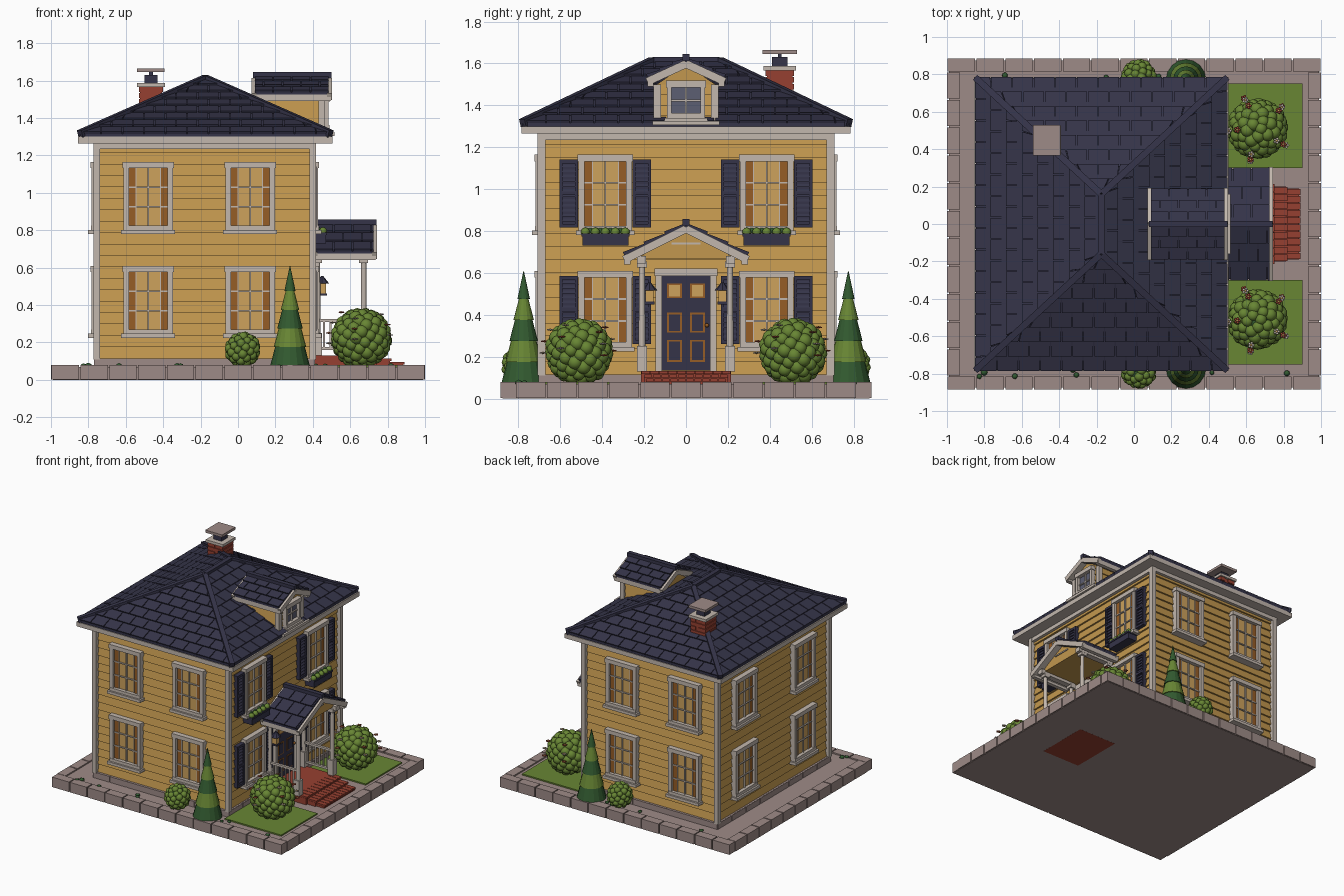
import bpy, bmesh, math, random
from mathutils import Vector as V, Matrix as M

if "Cube" in bpy.data.objects:
    bpy.data.objects.remove(bpy.data.objects["Cube"])

random.seed(4)


def lin(c):
    c /= 255
    return c / 12.92 if c < 0.04045 else ((c + 0.055) / 1.055) ** 2.4


PALETTE = {"wall_yellow": (194, 151, 78), "navy": (53, 52, 73), "trim_white": (194, 183, 173),
           "stone": (158, 139, 135), "brick_red": (150, 64, 49), "leaf_green": (104, 134, 52),
           "deep_green": (50, 90, 48), "amber_wood": (150, 93, 38), "warm_pane": (205, 162, 92),
           "slate_glass": (92, 94, 114)}
MATS = {}
for key, rgb in PALETTE.items():
    MATS[key] = bpy.data.materials.new(key)
    MATS[key].diffuse_color = (*[lin(c) for c in rgb], 1)


class Part:
    """Collects solids into one named object."""

    def __init__(self, name):
        self.name, self.bm, self.used = name, bmesh.new(), []

    def mat(self, faces, m):
        if m not in self.used:
            self.used.append(m)
        for f in faces:
            f.material_index = self.used.index(m)

    def face(self, pts, m):
        self.mat([self.bm.faces.new([self.bm.verts.new(p) for p in pts])], m)

    def prism(self, pts, vec, m):
        a = [self.bm.verts.new(p) for p in pts]
        b = [self.bm.verts.new(V(p) + V(vec)) for p in pts]
        n = len(a)
        fs = [self.bm.faces.new(a), self.bm.faces.new(b[::-1])]
        fs += [self.bm.faces.new((a[i], b[i], b[(i + 1) % n], a[(i + 1) % n])) for i in range(n)]
        self.mat(fs, m)
        bmesh.ops.recalc_face_normals(self.bm, faces=fs)

    def box(self, x0, x1, y0, y1, z0, z1, m):
        self.prism([(x0, y0, z0), (x1, y0, z0), (x1, y1, z0), (x0, y1, z0)], (0, 0, z1 - z0), m)

    def board(self, x0, x1, y0, y1, z0, z1, d, m):
        """Box whose bottom flares outward by d."""
        n = len(self.bm.verts)
        self.box(x0, x1, y0, y1, z0, z1, m)
        self.bm.verts.ensure_lookup_table()
        c = V(((x0 + x1) / 2, (y0 + y1) / 2))
        for v in self.bm.verts[n:n + 4]:
            v.co.x += math.copysign(d, v.co.x - c.x)
            v.co.y += math.copysign(d, v.co.y - c.y)

    def bar(self, p, q, w, h, m):
        p, q = V(p), V(q)
        side = (q - p).cross(V((0, 0, 1))).normalized() * w / 2
        up = side.cross(q - p).normalized() * h / 2
        self.prism([p + side + up, p - side + up, p - side - up, p + side - up], q - p, m)

    def ball(self, c, r, m, sub=2, squash=1):
        mx = M.Translation(c) @ M.Diagonal((r, r, r * squash, 1))
        vs = bmesh.ops.create_icosphere(self.bm, subdivisions=sub, radius=1, matrix=mx)["verts"]
        fs = {f for v in vs for f in v.link_faces}
        self.mat(fs, m)
        for f in fs:
            f.smooth = True

    def cone(self, c, r0, r1, h, m, n=16):
        mx = M.Translation(V(c) + V((0, 0, h / 2)))
        vs = bmesh.ops.create_cone(self.bm, cap_ends=True, segments=n, radius1=r0, radius2=r1,
                                   depth=h, matrix=mx)["verts"]
        self.mat({f for v in vs for f in v.link_faces}, m)

    def shingles(self, eL, eR, rL, rR, rows, w, m="navy"):
        """Lapped staggered tiles over a sloped quad or triangle."""
        eL, eR, rL, rR = map(V, (eL, eR, rL, rR))
        d = (eR - eL).normalized()
        n = d.cross(rL - eL).normalized()
        for i in range(rows):
            t = (i / rows, (i + 1) / rows)
            lft, rgt = [eL.lerp(rL, k) for k in t], [eR.lerp(rR, k) for k in t]
            lo, hi = [(p - eL).dot(d) for p in lft], [(p - eL).dot(d) for p in rgt]
            a = -w * 0.5 * (i % 2)
            while a < hi[0]:
                s = [[min(max(x, lo[k]), hi[k]) for x in (a, a + w - 0.006)] for k in (0, 1)]
                if s[0][1] - s[0][0] > 0.008:
                    b = [lft[k] + d * (x - lo[k]) for k, x in ((0, s[0][0]), (0, s[0][1]), (1, s[1][1]), (1, s[1][0]))]
                    u = [p + n * h for p, h in zip(b, (0.014, 0.014, 0.004, 0.004))]
                    self.face(u, m)
                    self.face((b[0], b[1], u[1], u[0]), m)
                    self.face((b[1], b[2], u[2], u[1]), m)
                    self.face((b[3], b[0], u[0], u[3]), m)
                a += w

    def done(self, mx=None):
        if mx:
            self.bm.transform(mx)
        bmesh.ops.dissolve_degenerate(self.bm, dist=1e-5, edges=self.bm.edges)
        me = bpy.data.meshes.new(self.name)
        self.bm.to_mesh(me)
        self.bm.free()
        for m in self.used:
            me.materials.append(MATS[m])
        bpy.context.collection.objects.link(bpy.data.objects.new(self.name, me))


def place(x, y, z, deg):
    return M.Translation((x, y, z)) @ M.Rotation(math.radians(deg), 4, "Z")


# ground slab, edging blocks and lawns
p = Part("ground_slab")
p.box(-0.99, 0.99, -0.875, 0.875, 0, 0.07, "stone")
p.done()
p = Part("edging_blocks")
for s in (-1, 1):
    for i in range(13):
        x = -1 + i * 2 / 13
        p.box(x + 0.004, x + 2 / 13 - 0.004, s * 0.885, s * 0.815, 0.002, 0.08, "stone")
    for i in range(11):
        y = -0.815 + i * 1.63 / 11
        p.box(s, s * 0.93, y + 0.004, y + 1.63 / 11 - 0.004, 0.002, 0.08, "stone")
p.done()
p = Part("lawns")
for s in (-1, 1):
    p.box(0.41, 0.9, s * 0.3, s * 0.75, 0.06, 0.08, "leaf_green")
p.done()

# walls: foundation, lapped siding, corner boards, cornice
p = Part("foundation")
for i in range(8):
    x, y = -0.765 + i * 0.147, -0.705 + i * 0.17625
    p.box(x, x + 0.143, -0.705, 0.705, 0.06, 0.115, "stone")
    p.box(-0.769, 0.412, y + 0.002, y + 0.174, 0.06, 0.114, "stone")
p.done()
p = Part("siding")
for i in range(19):
    z = 0.115 + i * 0.061
    p.board(-0.738, 0.383, -0.673, 0.673, z, z + 0.061, 0.013, "wall_yellow")
p.done()
p = Part("corner_boards")
for x in (-0.755, 0.4):
    for s in (-1, 1):
        p.box(x - 0.018, x + 0.018, s * 0.672, s * 0.708, 0.11, 1.27, "trim_white")
p.done()
p = Part("cornice")
p.box(-0.77, 0.415, -0.705, 0.705, 1.235, 1.268, "trim_white")
p.box(-0.855, 0.505, -0.785, 0.785, 1.265, 1.3, "trim_white")
p.done()

# main hip roof
C = [V((-0.845, -0.78, 1.315)), V((0.495, -0.78, 1.315)), V((0.495, 0.78, 1.315)), V((-0.845, 0.78, 1.315))]
R0, R1 = V((-0.175, -0.16, 1.61)), V((-0.175, 0.16, 1.61))
p = Part("hip_roof")
p.box(-0.845, 0.495, -0.78, 0.78, 1.295, 1.315, "navy")
for eL, eR, rL, rR in ((C[0], C[1], R0, R0), (C[1], C[2], R0, R1), (C[2], C[3], R1, R1), (C[3], C[0], R1, R0)):
    p.face((eL, eR, rR, rL) if rL != rR else (eL, eR, rL), "navy")
    p.shingles(eL, eR, rL, rR, 8, 0.115)
for a, b in ((C[0], R0), (C[1], R0), (C[2], R1), (C[3], R1), (R0, R1)):
    p.bar(a, b, 0.035, 0.04, "navy")
p.done()


def gable_roof(name, x0, x1, half, ze, zr, rows):
    p = Part(name)
    for s in (-1, 1):
        for a, b, t, up, m in ((x0 - 0.012, x1 + 0.012, 0.03, 0, "trim_white"), (x0, x1, 0.012, 0.012, "navy")):
            p.prism([(a, 0, zr + up), (a, s * half, ze + up), (a, s * half, ze + up - t), (a, 0, zr + up - t)],
                    (b - a, 0, 0), m)
        e = [(x0, s * half, ze + 0.012), (x1, s * half, ze + 0.012)][::-s]
        r = [(x0, 0, zr + 0.012), (x1, 0, zr + 0.012)][::-s]
        p.shingles(*e, *r, rows, 0.1)
        # rake boards and eave strips
        for x in (x0 - 0.004, x1 + 0.004):
            p.bar((x, 0, zr - 0.012), (x, s * half, ze - 0.012), 0.026, 0.038, "trim_white")
        p.box(x0 - 0.01, x1 + 0.01, s * (half - 0.03), s * half, ze - 0.035, ze - 0.01, "trim_white")
    p.bar((x0 - 0.01, 0, zr + 0.02), (x1 + 0.015, 0, zr + 0.02), 0.034, 0.03, "navy")
    p.done()


# dormer
gable_roof("dormer_roof", 0.09, 0.485, 0.185, 1.525, 1.61, 3)
p = Part("dormer_walls")
for i in range(4):
    p.board(0.1, 0.445, -0.135, 0.135, 1.3 + i * 0.05, 1.35 + i * 0.05, 0.008, "wall_yellow")
p.prism([(0.1, -0.14, 1.5), (0.1, 0.14, 1.5), (0.1, 0, 1.595)], (0.352, 0, 0), "wall_yellow")
for s in (-1, 1):
    p.box(0.43, 0.465, s * 0.12, s * 0.155, 1.31, 1.5, "trim_white")
p.box(0.43, 0.515, -0.16, 0.16, 1.305, 1.325, "trim_white")
p.done()


def window(name, w, h, mx, glass="warm_pane", curtains=True, rails=(1 / 3, 2 / 3)):
    """Framed window facing local -y, standing on its sill."""
    p = Part(name)
    a, f = w / 2, w * 0.11
    p.box(-a + f, a - f, 0.02, -0.008, 0.03, h - 0.03, glass)
    for s in (-1, 1):
        p.box(s * a, s * (a - f), 0.02, -0.032, 0.03, h - 0.02, "trim_white")
        if curtains:
            p.box(s * (a - f), s * (a - f - 0.035), 0, -0.012, 0.03, h - 0.03, "amber_wood")
            p.box(s * (a - f - 0.035), s * (a - f - 0.04), 0, -0.014, 0.03, h - 0.03, "trim_white")
    p.box(-a - 0.005, a + 0.005, 0.02, -0.038, h - 0.032, h, "trim_white")
    p.box(-a - 0.012, a + 0.012, 0.02, -0.05, 0, 0.022, "trim_white")
    p.box(-a, a, 0.02, -0.036, 0.02, 0.045, "trim_white")
    p.box(-0.004, 0.004, 0, -0.018, 0.03, h - 0.03, "trim_white")
    for r in rails:
        z = 0.04 + r * (h - 0.07)
        p.box(-a + f, a - f, 0, -0.018, z - 0.004, z + 0.004, "trim_white")
    p.done(mx)


def shutter(mx):
    p = Part("shutter")
    p.box(-0.042, 0.042, 0.01, -0.012, 0, 0.325, "navy")
    for s in (-1, 1):
        p.box(s * 0.044, s * 0.03, 0, -0.024, 0, 0.325, "navy")
    for z in (0, 0.155, 0.307):
        p.box(-0.03, 0.03, 0, -0.024, z, z + 0.018, "navy")
    for i in range(12):
        z = 0.03 + i * 0.0235
        p.prism([(-0.03, -0.01, z), (-0.03, -0.02, z), (-0.03, -0.01, z + 0.016)], (0.06, 0, 0), "navy")
    p.done(mx)


window("dormer_window", 0.18, 0.2, place(0.452, 0, 1.318, 90), "slate_glass", False, (0.5,))
for z in (0.78, 0.225):
    for x in (-0.48, 0.065):
        window("side_window", 0.265, 0.385, place(x, -0.686, z, 0))
        window("side_window", 0.265, 0.385, place(x, 0.686, z, 180))
    for s in (-1, 1):
        window("back_window", 0.265, 0.385, place(-0.751, s * 0.365, z, -90))
        window("facade_window", 0.255, 0.385, place(0.396, s * 0.385, z, 90))
        for y in (0.56, 0.212):
            shutter(place(0.396, s * y, z + 0.036, 90))

# flower boxes below the upper facade windows
for s in (-1, 1):
    p = Part("flower_box")
    p.box(0.39, 0.47, s * 0.275, s * 0.495, 0.73, 0.785, "navy")
    p.box(0.39, 0.476, s * 0.27, s * 0.5, 0.775, 0.788, "navy")
    for i in range(9):
        p.ball((0.44 + 0.014 * (-1) ** i, s * (0.29 + i * 0.0238), 0.795), 0.022, ("leaf_green", "deep_green")[i % 2])
    p.done()

# door
p = Part("front_door")
p.box(0.38, 0.408, -0.118, 0.118, 0.135, 0.59, "navy")
for s in (-1, 1):
    p.box(0.38, 0.43, s * 0.115, s * 0.145, 0.13, 0.6, "trim_white")
    for z0, z1, m in ((0.48, 0.55, "warm_pane"), (0.315, 0.41, "navy"), (0.175, 0.28, "navy")):
        p.box(0.4, 0.412, s * 0.02, s * 0.09, z0, z1, "amber_wood")
        p.box(0.4, 0.416, s * 0.028, s * 0.082, z0 + 0.008, z1 - 0.008, m)
p.box(0.38, 0.438, -0.15, 0.15, 0.585, 0.62, "trim_white")
p.ball((0.42, 0.1, 0.35), 0.01, "amber_wood")
p.done()
for s in (-1, 1):
    p = Part("wall_lantern")
    p.box(0.39, 0.45, s * 0.168, s * 0.18, 0.52, 0.532, "navy")
    p.box(0.43, 0.47, s * 0.155, s * 0.193, 0.46, 0.52, "warm_pane")
    p.box(0.425, 0.475, s * 0.15, s * 0.198, 0.45, 0.463, "navy")
    p.cone((0.45, s * 0.174, 0.515), 0.038, 0.006, 0.04, "navy", 8)
    p.done()

# porch: brick floor and steps, posts, rails, roof
p = Part("porch_steps")
p.box(0.36, 0.69, -0.21, 0.21, -0.0005, 0.12, "brick_red")
for x1, z1, w in ((0.75, 0.132, 0.215), (0.82, 0.114, 0.2), (0.89, 0.096, 0.19)):
    p.box(0.38, x1 - 0.008, -w, w, 0.06, z1 - 0.012, "brick_red")
    for i in range(10):
        y = -w + i * w / 5
        p.box(x1 - 0.09, x1, y + 0.002, y + w / 5 - 0.002, z1 - 0.014, z1, "brick_red")
    p.box(0.38, x1 - 0.09, -w, w, z1 - 0.014, z1 - 0.001, "brick_red")
p.done()
for s in (-1, 1):
    p = Part("porch_posts_and_rail")
    for x in (0.425, 0.672):
        p.cone((x, s * 0.21, 0.13), 0.017, 0.014, 0.52, "trim_white", 12)
        for r, z, h in ((0.024, 0.13, 0.12), (0.024, 0.625, 0.03)):
            p.box(x - r, x + r, s * 0.21 - r, s * 0.21 + r, z, z + h, "trim_white")
    for z in (0.16, 0.31):
        p.box(0.42, 0.67, s * 0.2, s * 0.22, z, z + 0.016, "trim_white")
    for i in range(6):
        x = 0.46 + i * 0.034
        p.box(x - 0.005, x + 0.005, s * 0.205, s * 0.215, 0.165, 0.315, "trim_white")
    p.box(0.4, 0.72, s * 0.19, s * 0.235, 0.645, 0.68, "trim_white")
    p.done()
p = Part("porch_gable")
p.prism([(0.39, -0.235, 0.668), (0.39, 0.235, 0.668), (0.39, 0, 0.81)], (0.3, 0, 0), "wall_yellow")
p.box(0.68, 0.697, -0.07, 0.07, 0.735, 0.745, "trim_white")
p.done()
gable_roof("porch_roof", 0.415, 0.725, 0.295, 0.675, 0.822, 3)

# chimney
p = Part("chimney")
p.box(-0.523, -0.407, 0.387, 0.508, 1.38, 1.57, "brick_red")
for i in range(6):
    z = 1.38 + i * 0.032
    for k in (0, 1):
        a, e = (0.06, 0.004) if (i + k) % 2 else (0.085, 0.007)
        x, y = (-0.53, -0.53 + a) if k == 0 else (-0.526 + a, -0.4)
        p.box(x, y, 0.38, 0.515, z, z + 0.027, "brick_red")
p.box(-0.54, -0.39, 0.37, 0.525, 1.567, 1.588, "trim_white")
p.box(-0.5, -0.43, 0.41, 0.485, 1.58, 1.63, "navy")
p.box(-0.475, -0.455, 0.44, 0.455, 1.62, 1.65, "navy")
p.box(-0.54, -0.393, 0.365, 0.53, 1.645, 1.665, "stone")
p.done()


def bush(name, c, r, n, blob, flowers=0):
    p = Part(name)
    p.ball(c, r - blob * 0.75, "deep_green", 3)
    for i in range(n + flowers):
        k = i if i < n else (i - n) * 0.5 * n / flowers + 0.1 * n
        zz = 1 - 2 * (k + 0.5) / n
        a = k * 2.39996 + (0 if i < n else i * 1.3)
        q = math.sqrt(1 - zz * zz)
        d = V((q * math.cos(a), q * math.sin(a), zz))
        if i < n:
            p.ball(V(c) + d * (r - blob), blob * random.uniform(0.9, 1.1), "leaf_green")
        else:
            f = V(c) + d * (r + 0.012)
            p.ball(f, 0.007, "warm_pane", 1)
            for j in range(5):
                o = V((math.cos(j * 1.2566), math.sin(j * 1.2566), 0)) * 0.011
                p.ball(f + o, 0.008, ("brick_red", "trim_white")[i % 2], 1, 0.5)
    p.done()


# planting
for s in (-1, 1):
    bush("flowering_bush", (0.66, s * 0.51, 0.222), 0.165, 100, 0.034, 16)
    bush("small_bush", (0.025, s * 0.785, 0.163), 0.098, 55, 0.024)
    p = Part("conifer")
    for i in range(5):
        p.cone((0.278, s * 0.775, 0.075 + i * 0.1), 0.106 - i * 0.019, 0.08 - i * 0.019 if i < 4 else 0.001,
               0.1 if i < 4 else 0.135, ("deep_green", "leaf_green")[i % 2])
    p.done()
p = Part("grass_tufts")
for i in range(16):
    p.ball((random.uniform(-0.85, 0.9), random.choice((-1, 1)) * random.uniform(0.77, 0.82), 0.078),
           random.uniform(0.012, 0.02), "deep_green", 1, 0.7)
p.done()

for m in bpy.data.materials:
    if m.users and not m.is_grease_pencil:
        m.use_nodes = True
        m.node_tree.nodes["Principled BSDF"].inputs["Base Color"].default_value = m.diffuse_color
